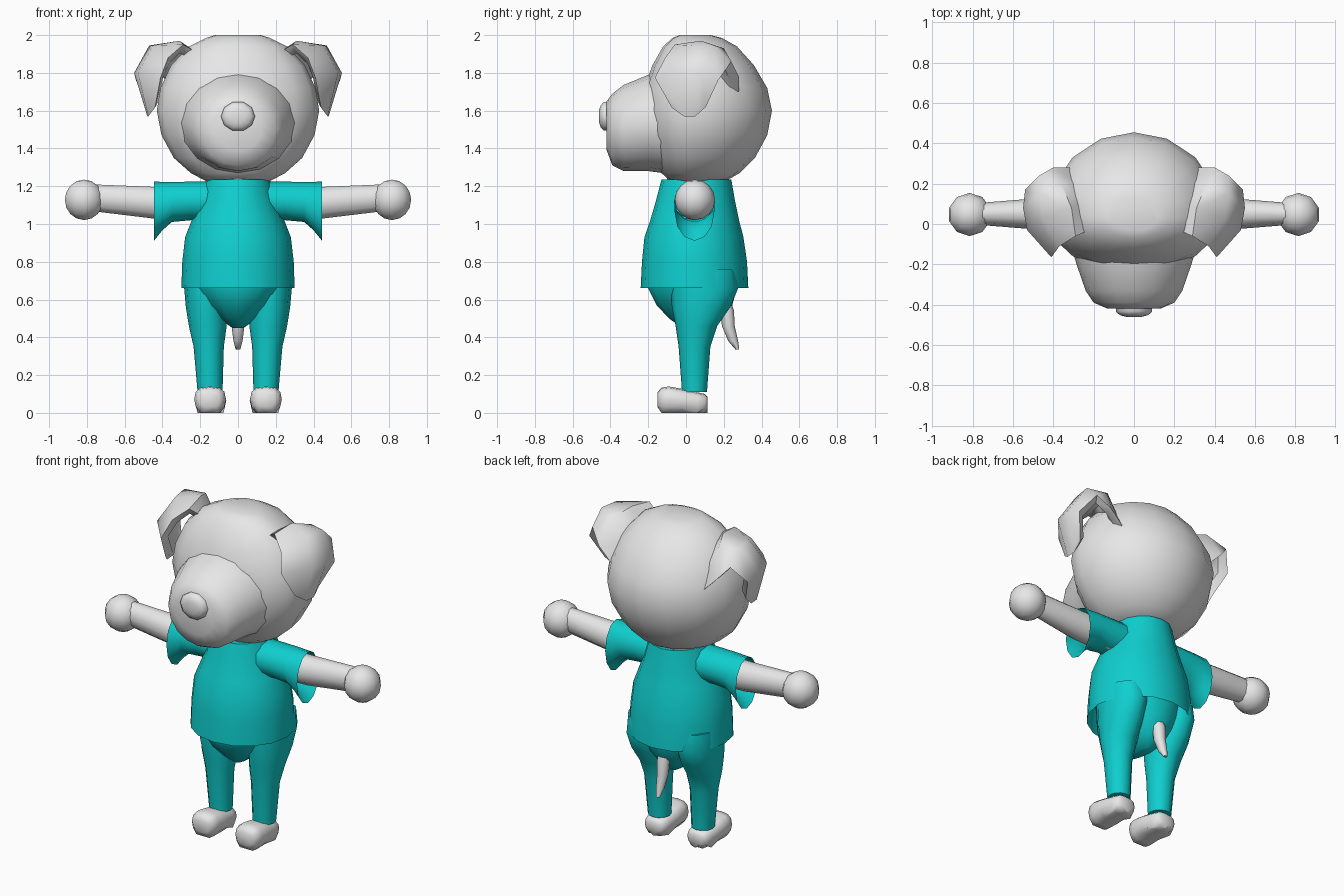
import bpy, bmesh, math
from mathutils import Vector

if "Cube" in bpy.data.objects:
    bpy.data.objects.remove(bpy.data.objects["Cube"])


def material(name, rgb):
    m = bpy.data.materials.new(name)
    m.diffuse_color = (*rgb, 1)
    m.use_nodes = True
    m.node_tree.nodes["Principled BSDF"].inputs["Base Color"].default_value = m.diffuse_color
    return m


GREY = material("light_grey", (0.8, 0.8, 0.8))
TEAL = material("teal", (0.005, 0.62, 0.62))


def finish(name, bm, mat, mirror=False, angle=60):
    bmesh.ops.recalc_face_normals(bm, faces=bm.faces)
    me = bpy.data.meshes.new(name)
    bm.to_mesh(me)
    bm.free()
    me.materials.append(mat)
    ob = bpy.data.objects.new(name, me)
    bpy.context.collection.objects.link(ob)
    bpy.ops.object.select_all(action='DESELECT')
    ob.select_set(True)
    bpy.context.view_layer.objects.active = ob
    bpy.ops.object.shade_smooth_by_angle(angle=math.radians(angle))
    if mirror:
        ob.modifiers.new("mirror", 'MIRROR')
    return ob


def loft(name, axis, rings, mat, n=12, caps=(True, True), mirror=False,
         front=1.0, power=1.0, angle=60):
    """Skin elliptical rings (position, centre u, centre v, radius u, radius v).
    u, v are the two other axes in x, y, z order. front scales the -v half."""
    bm = bmesh.new()
    loops = []
    for p, cu, cv, ru, rv in rings:
        loop = []
        for i in range(n):
            a = 2 * math.pi * i / n
            c, s = math.cos(a), math.sin(a)
            c = math.copysign(abs(c) ** power, c)
            s = math.copysign(abs(s) ** power, s)
            co = [cu + ru * c, cv + rv * s * (front if s < 0 else 1)]
            co.insert("xyz".index(axis), p)
            loop.append(bm.verts.new(co))
        loops.append(loop)
    for a, b in zip(loops, loops[1:]):
        for i in range(n):
            j = (i + 1) % n
            bm.faces.new((a[i], a[j], b[j], b[i]))
    for use, loop in zip(caps, (loops[0], loops[-1])):
        if use:
            bm.faces.new(loop)
    return finish(name, bm, mat, mirror, angle)


# Head: rounded skull, flatter towards the face
loft("head", "z", [
    (1.222, 0, .03, .16, .17), (1.27, 0, .03, .25, .255), (1.35, 0, .03, .34, .335),
    (1.47, 0, .03, .405, .40), (1.60, 0, .03, .43, .425), (1.72, 0, .03, .41, .40),
    (1.84, 0, .03, .355, .33), (1.94, 0, .03, .26, .24), (1.985, 0, .03, .17, .16),
    (2.0, 0, .03, .12, .10)], GREY, n=16, front=.63)

# Muzzle and flat nose button
loft("muzzle", "y", [
    (-.05, 0, 1.54, .33, .28), (-.20, 0, 1.535, .285, .255), (-.33, 0, 1.508, .24, .228),
    (-.39, 0, 1.50, .20, .19), (-.42, 0, 1.52, .13, .13)], GREY, n=16)
loft("nose", "y", [
    (-.40, 0, 1.57, .09, .08), (-.435, 0, 1.57, .09, .08), (-.452, 0, 1.57, .07, .06),
    (-.46, 0, 1.57, .04, .035)], GREY, n=10)

# Folded ears: rows run from the skull, over the fold, to the hanging tip
rows = [
    [(.22, -.03, 1.91), (.26, .10, 1.88), (.28, .20, 1.80), (.32, .28, 1.70)],
    [(.29, -.06, 1.95), (.31, .08, 1.97), (.36, .20, 1.93), (.40, .28, 1.78)],
    [(.37, -.11, 1.88), (.45, .03, 1.945), (.47, .15, 1.945), (.47, .24, 1.86)],
    [(.41, -.165, 1.775), (.53, -.03, 1.80), (.55, .08, 1.80), (.54, .17, 1.76)],
    [(.44, -.075, 1.615), (.475, -.01, 1.57), (.48, .05, 1.57), (.48, .105, 1.62)]]
bm = bmesh.new()
grid = [[bm.verts.new(co) for co in row] for row in rows]
for a, b in zip(grid, grid[1:]):
    for i in range(len(a) - 1):
        bm.faces.new((a[i], b[i], b[i + 1], a[i + 1]))
bmesh.ops.recalc_face_normals(bm, faces=bm.faces)
bm.normal_update()
# inner skin, pulled in towards the skull
centre = Vector((.36, .06, 1.76))
inner = [[bm.verts.new(v.co + (centre - v.co).normalized() * .055) for v in row]
         for row in grid]
for a, b in zip(inner, inner[1:]):
    for i in range(len(a) - 1):
        bm.faces.new((a[i], a[i + 1], b[i + 1], b[i]))


def rim(g):
    return g[0] + [r[-1] for r in g[1:-1]] + g[-1][::-1] + [r[0] for r in g[-2:0:-1]]


ro, ri = rim(grid), rim(inner)
for i in range(len(ro)):
    j = (i + 1) % len(ro)
    bm.faces.new((ro[i], ro[j], ri[j], ri[i]))
finish("ear", bm, GREY, mirror=True)

# Neck
loft("neck", "z", [(1.15, 0, .05, .14, .15), (1.26, 0, .05, .14, .15)], GREY)

# Shirt: body open at the hem, and flared short sleeves
loft("shirt", "z", [
    (.66, 0, .045, .30, .285), (.80, 0, .045, .295, .278), (.93, 0, .042, .28, .262),
    (1.02, 0, .046, .245, .235), (1.12, 0, .05, .205, .21), (1.235, 0, .055, .17, .185)],
    TEAL, n=16, caps=(False, True))
loft("sleeve", "x", [
    (.12, .045, 1.12, .11, .105), (.25, .045, 1.122, .108, .102),
    (.35, .045, 1.117, .106, .106), (.40, .045, 1.095, .106, .128),
    (.445, .045, 1.068, .106, .157)], TEAL, caps=(True, False), mirror=True)

# Arms and ball hands
loft("arm", "x", [(.18, .05, 1.11, .085, .09), (.45, .05, 1.113, .08, .088),
                  (.76, .05, 1.138, .055, .075)], GREY, n=10, mirror=True)
bm = bmesh.new()
bmesh.ops.create_uvsphere(bm, u_segments=10, v_segments=8, radius=.107)
bmesh.ops.translate(bm, verts=bm.verts, vec=(.815, .047, 1.128))
finish("hand", bm, GREY, mirror=True)

# Trousers: seat and tapered legs
loft("trouser_seat", "z", [
    (.45, 0, .06, .03, .08), (.50, 0, .055, .10, .145), (.57, 0, .045, .17, .20),
    (.66, 0, .035, .23, .235), (.78, 0, .04, .26, .24)], TEAL)
loft("trouser_leg", "z", [
    (.11, .148, .045, .066, .066), (.35, .155, .045, .08, .084),
    (.46, .16, .055, .10, .11), (.56, .168, .08, .108, .155),
    (.66, .172, .098, .113, .178), (.76, .172, .09, .113, .17)], TEAL, mirror=True)

# Shoes: rounded lofts, higher at the toe
loft("foot", "y", [
    (-.15, .148, .07, .05, .04), (-.13, .148, .072, .075, .062),
    (-.09, .148, .072, .084, .068), (-.02, .146, .065, .084, .062),
    (.06, .145, .056, .076, .053), (.10, .145, .054, .066, .046),
    (.115, .145, .054, .045, .03)], GREY, power=.75, mirror=True)
for ob in bpy.data.objects:
    if ob.name == "foot":
        for v in ob.data.vertices:  # level soles
            if v.co.z < .025:
                v.co.z = 0

# Tail hanging from the seat
loft("tail", "z", [
    (.335, 0, .272, .012, .010), (.38, 0, .25, .024, .026), (.46, 0, .224, .034, .034),
    (.54, 0, .218, .038, .036), (.60, 0, .20, .035, .035)], GREY, n=8)
